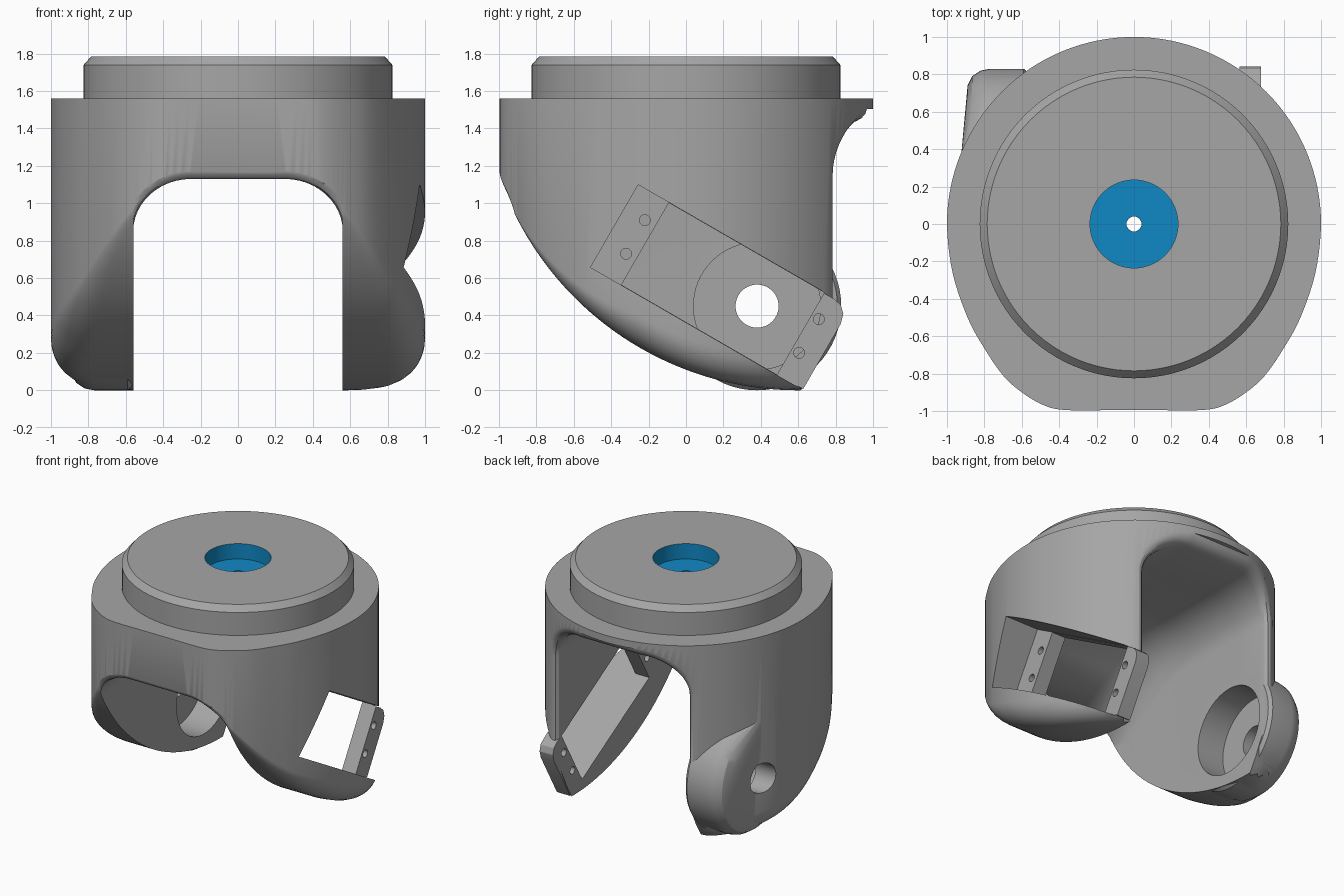
import bpy, bmesh, math

if "Cube" in bpy.data.objects:
    bpy.data.objects.remove(bpy.data.objects["Cube"])

# ---------- materials ----------
def material(name, col):
    m = bpy.data.materials.new(name)
    m.diffuse_color = (*col, 1)
    m.use_nodes = True
    m.node_tree.nodes["Principled BSDF"].inputs["Base Color"].default_value = m.diffuse_color
    return m

GREY = material("grey plastic", (0.38, 0.38, 0.38))
BLUE = material("blue recess", (0.005, 0.25, 0.56))

# ---------- helpers ----------
def make(name, bm):
    bmesh.ops.recalc_face_normals(bm, faces=bm.faces[:])
    me = bpy.data.meshes.new(name)
    bm.to_mesh(me)
    bm.free()
    ob = bpy.data.objects.new(name, me)
    bpy.context.collection.objects.link(ob)
    me.materials.append(GREY)
    return ob

def loft(name, rings, caps=True, closed=False):
    """Skin equal-length rings of points."""
    bm = bmesh.new()
    vs = [[bm.verts.new(p) for p in r] for r in rings]
    pairs = list(zip(vs, vs[1:])) + ([(vs[-1], vs[0])] if closed else [])
    n = len(rings[0])
    for a, b in pairs:
        for i in range(n):
            j = (i + 1) % n
            bm.faces.new((a[i], a[j], b[j], b[i]))
    if caps:
        bm.faces.new(vs[0])
        bm.faces.new(vs[-1])
    return make(name, bm)

def prism(name, prof, x0, x1):
    """Extrude a (y, z) profile along x."""
    return loft(name, [[(x, y, z) for y, z in prof] for x in (x0, x1)])

def circle(cy, cz, r, n=64):
    return [(cy + r * math.cos(2 * math.pi * i / n), cz + r * math.sin(2 * math.pi * i / n)) for i in range(n)]

def tilted(u, v):
    """Point in the frame of the tilted motor pocket -> (y, z)."""
    c, s = math.cos(math.pi / 6), 0.5
    return 0.18 + u * c + v * s, 0.553 - u * s + v * c

def rect(u0, u1, v0, v1):
    return [tilted(u, v) for u, v in ((u0, v0), (u1, v0), (u1, v1), (u0, v1))]

def combine(ob, other, op):
    mod = ob.modifiers.new(op, 'BOOLEAN')
    mod.operation, mod.solver, mod.object = op, 'EXACT', other
    bpy.context.view_layer.objects.active = ob
    bpy.ops.object.modifier_apply(modifier=mod.name)
    bpy.data.objects.remove(other)

def smooth(ob):
    bpy.ops.object.select_all(action='DESELECT')
    ob.select_set(True)
    bpy.context.view_layer.objects.active = ob
    bpy.ops.object.shade_smooth_by_angle(angle=math.radians(28))

# ---------- body outline: round back, flattened front ----------
FRONT = [(1, 0), (0.97, -0.26), (0.89, -0.5), (0.8, -0.665), (0.7, -0.81),
         (0.6, -0.9), (0.48, -0.97), (0.36, -0.995), (0.1, -0.995)]

def spline(pts, k=5):
    ext = [(pts[0][0] - 0.02, 0.26)] + pts + [(-0.1, -0.995)]
    out = []
    for a, b, c, d in zip(ext, ext[1:], ext[2:], ext[3:]):
        for i in range(k):
            t = i / k
            out.append(tuple(0.5 * (2 * q + (r - p) * t + (2 * p - 5 * q + 4 * r - s) * t * t
                                    + (3 * q - p - 3 * r + s) * t ** 3)
                             for p, q, r, s in zip(a, b, c, d)))
    return out + [pts[-1]]

side = spline(FRONT)
back = [(math.cos(math.pi * i / 64), math.sin(math.pi * i / 64)) for i in range(1, 64)]
outline = side[::-1] + back + [(-x, y) for x, y in side]

def front_y(x):
    x = abs(x)
    for (xa, ya), (xb, yb) in zip(side, side[1:]):
        if xb <= x <= xa:
            return ya + (yb - ya) * (x - xa) / (xb - xa) if xa != xb else ya
    return -0.995

def back_y(x):
    return math.sqrt(max(0, 1 - x * x))

def bottom(y, d):
    """Curved underside, with a rounded rim at distance d from the outline."""
    z = max(1.69 - math.sqrt(1.69 ** 2 - (y - 0.6) ** 2), (y - 0.62) * 1.72)
    r = 0.17 * min(1, max(0, (y + 0.95) / 0.7))
    if d < r:
        z += r - math.sqrt(max(0, r * r - (r - d) ** 2))
    return z

insets = [0, 0.003, 0.012, 0.028, 0.05, 0.08, 0.12, 0.17] + [0.22 + 0.06 * i for i in range(13)]
rings = [[(x, y, 1.56) for x, y in outline]]
for d in insets:
    s = 1 - d
    rings.append([(x * s, y * s, bottom(y * s, d)) for x, y in outline])
body = loft("fork_body", rings)

# ---------- arched opening between the arms ----------
def arch_ring(yfun, off, top):
    w, t = 0.56 + off, top + off
    a, b = 0.31 + off, 0.28 + off
    half = [(w, -0.3)]
    for i in range(13):
        q = math.pi / 2 * i / 12
        half.append((w - a + a * math.cos(q), t - b + b * math.sin(q)))
    sec = half + [(-x, z) for x, z in half[::-1]]
    return [(x, yfun(x), z) for x, z in sec]

def const(v):
    return lambda x: v

arch = [arch_ring(const(-1.4), 0.04, 1.13)]
for d, off in ((0, 0.04), (0.008, 0.022), (0.022, 0.008), (0.05, 0)):
    arch.append(arch_ring(lambda x, d=d: front_y(x) + d, off, 1.13))
for y, top in ((-0.72, 1.15), (-0.55, 1.23), (-0.35, 1.35), (-0.18, 1.41), (0, 1.43), (0.5, 1.43)):
    arch.append(arch_ring(const(y), 0, top))
for d, off in ((0.1, 0), (0.06, 0.008), (0.03, 0.025), (0.01, 0.048), (0, 0.075)):
    arch.append(arch_ring(lambda x, d=d: back_y(x) - d, off, 1.43))
arch.append(arch_ring(const(1.4), 0.075, 1.43))
combine(body, loft("arch_cutter", arch), 'DIFFERENCE')

# ---------- pivot boss on the left arm ----------
PIVOT = (0.38, 0.45)
bm = bmesh.new()
for x, r in ((-0.565, 0.43), (-0.59, 0.45), (-0.77, 0.45), (-0.82, 0.44), (-0.865, 0.41), (-0.89, 0.36)):
    for y, z in circle(*PIVOT, r):
        bm.verts.new((x, y, z))
bm.verts.new((-0.93, 0.3, 0.97))
bm.verts.new((-0.6, 0.42, 0.97))
bmesh.ops.convex_hull(bm, input=bm.verts[:])
bmesh.ops.delete(bm, geom=[v for v in bm.verts if not v.link_faces], context='VERTS')
combine(body, make("pivot_boss", bm), 'UNION')

# ---------- end plate on the right arm ----------
plate = [tilted(u, v) for u, v in ((0.4, -0.25), (0.66, -0.25), (0.66, 0.15), (0.645, 0.205),
                                   (0.61, 0.24), (0.56, 0.25), (0.4, 0.25))]
combine(body, prism("end_plate", plate, 0.565, 0.69), 'UNION')

# ---------- cuts: motor pocket, window, pivot bore, screw and cable holes ----------
cuts = [(rect(-0.65, 0.85, -0.255, 0.255), 0.68, 1.4),
        (rect(-0.46, 0.5, -0.253, 0.253), 0.4, 0.9),
        (circle(*PIVOT, 0.34), -0.79, -0.4),
        (circle(*PIVOT, 0.115), -1.3, -0.5)]
for y, z in ((-0.22, 0.91), (-0.32, 0.73), (0.71, 0.38), (0.605, 0.2)):
    cuts.append((circle(y, z, 0.029, 20), 0.45, 0.8))
for prof, x0, x1 in cuts:
    combine(body, prism("cutter", prof, x0, x1), 'DIFFERENCE')
cable = loft("cable_cutter", [[(x, y, z) for x, y in circle(0, 0, 0.04, 24)] for z in (1.2, 1.7)])
combine(body, cable, 'DIFFERENCE')
smooth(body)

# ---------- turned cap with blue centre recess ----------
profile = [(0.04, 1.56), (0.04, 1.665), (0.235, 1.665), (0.235, 1.785),
           (0.785, 1.785), (0.825, 1.74), (0.825, 1.56)]
cap = loft("top_cap", [[(x, y, z) for x, y in circle(0, 0, r, 96)] for r, z in profile],
           caps=False, closed=True)
cap.data.materials.append(BLUE)
for p in cap.data.polygons:
    if math.hypot(p.center.x, p.center.y) < 0.24 and p.center.z > 1.58:
        p.material_index = 1
smooth(cap)
